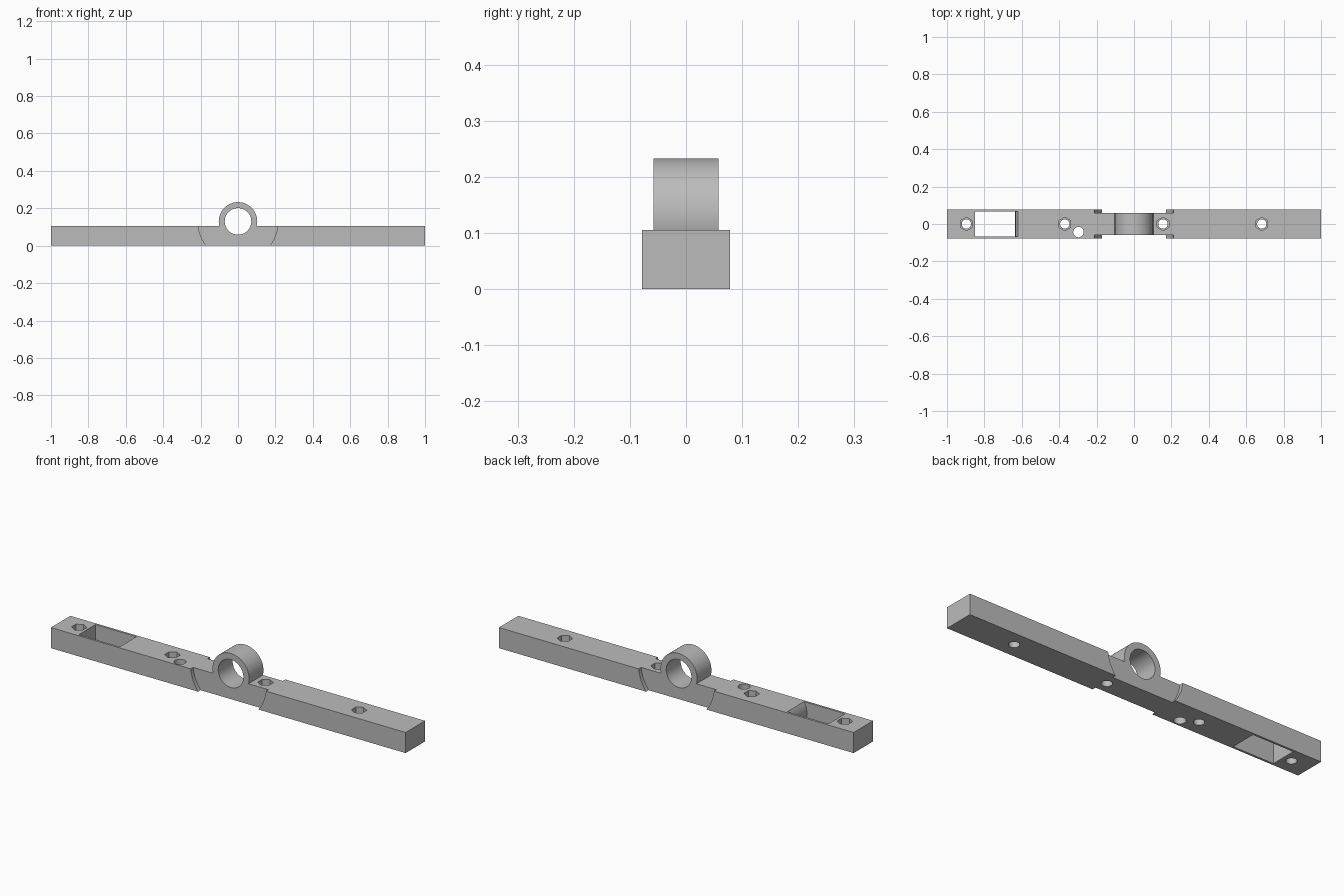
import bpy
from math import pi

if "Cube" in bpy.data.objects:
    bpy.data.objects.remove(bpy.data.objects["Cube"], do_unlink=True)

HALF_WIDTH, HEIGHT = 0.078, 0.105
NECK = 0.058          # half width of the waist and ring
AXIS_Z = 0.13         # height of the ring centre

grey = bpy.data.materials.new("plain grey")
grey.use_nodes = True
colour = (0.5, 0.5, 0.5, 1)
grey.diffuse_color = colour
grey.node_tree.nodes["Principled BSDF"].inputs["Base Color"].default_value = colour


def box(name, size, centre):
    bpy.ops.mesh.primitive_cube_add(size=1, location=centre)
    ob = bpy.context.object
    ob.name = name
    ob.scale = size
    bpy.ops.object.transform_apply(location=True, rotation=True, scale=True)
    return ob


def cylinder(name, radius, depth, centre, along_y=False, sides=64, turn=0):
    rotation = (pi / 2, 0, 0) if along_y else (0, 0, turn)
    bpy.ops.mesh.primitive_cylinder_add(vertices=sides, radius=radius, depth=depth,
                                        location=centre, rotation=rotation)
    ob = bpy.context.object
    ob.name = name
    bpy.ops.object.transform_apply(location=True, rotation=True, scale=True)
    return ob


def combine(target, tool, operation="DIFFERENCE"):
    tool.hide_render = True
    mod = target.modifiers.new(tool.name, "BOOLEAN")
    mod.operation = operation
    mod.solver = "EXACT"
    mod.object = tool
    bpy.context.view_layer.objects.active = target
    bpy.ops.object.modifier_apply(modifier=mod.name)
    bpy.data.objects.remove(tool, do_unlink=True)


# Long straight bar
bar = box("pivot_arm", (2, 2 * HALF_WIDTH, HEIGHT), (0, 0, HEIGHT / 2))

# Round recesses that narrow the waist on both sides
for side in (-1, 1):
    depth = 0.1
    combine(bar, cylinder("waist_cutter", 0.214, depth,
                          (0, side * (NECK + depth / 2), AXIS_Z), True, 128))

# Pivot ring and its bore
combine(bar, cylinder("ring", 0.103, 2 * NECK, (0, 0, AXIS_Z), True), "UNION")
combine(bar, cylinder("bore_cutter", 0.071, 0.4, (0, 0, AXIS_Z), True))

# Rectangular window with a bulged inner end
window = box("window_cutter", (0.25, 0.134, 0.3), (-0.725, 0, HEIGHT / 2))
combine(window, cylinder("bulge", 0.1, 0.3, (-0.535, 0, 0.05), True))
trim = box("window_trim", (0.232, 0.3, 0.5), (-0.735, 0, HEIGHT / 2))
combine(window, trim, "INTERSECT")
combine(bar, window)

# Bolt holes with hexagonal nut sockets on top
for x in (-0.896, -0.37, 0.155, 0.683):
    combine(bar, cylinder("bolt_cutter", 0.025, 0.4, (x, 0, 0), sides=32))
    combine(bar, cylinder("nut_cutter", 0.036, 0.1, (x, 0, HEIGHT), sides=6))

# Offset plain hole
combine(bar, cylinder("pin_cutter", 0.028, 0.4, (-0.297, -0.043, 0), sides=32))

# Finish
bar.data.materials.clear()
bar.data.materials.append(grey)
for face in bar.data.polygons:
    face.material_index = 0
bpy.ops.object.select_all(action="DESELECT")
bar.select_set(True)
bpy.context.view_layer.objects.active = bar
bpy.ops.object.shade_smooth_by_angle(angle=pi / 6)
